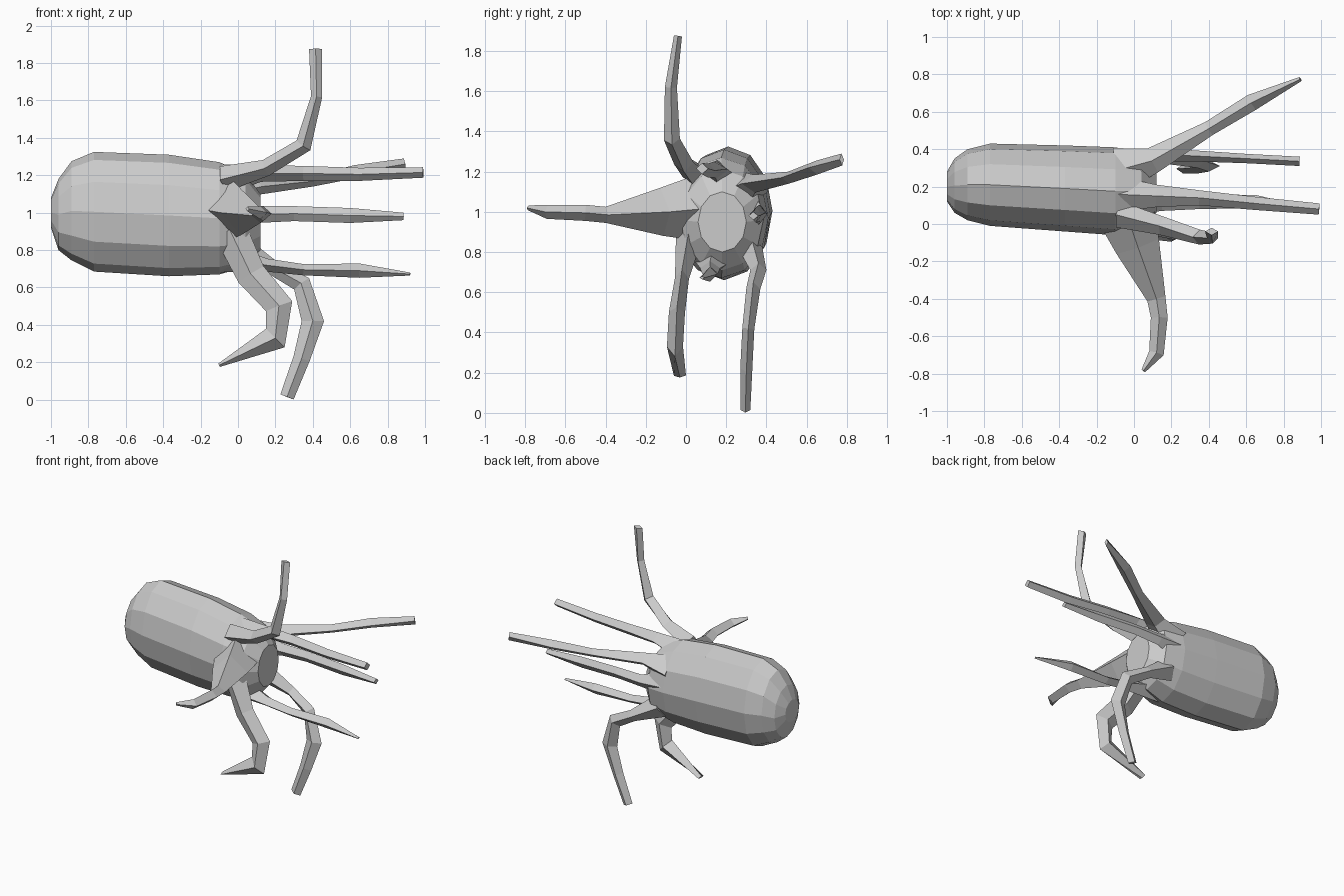
import bpy, math
from mathutils import Vector


def loft(name, rings):
    """Skin a list of equal-length vertex rings and cap both ends."""
    n = len(rings[0])
    verts = [v for r in rings for v in r]
    faces = []
    for i in range(len(rings) - 1):
        for j in range(n):
            k = (j + 1) % n
            faces.append((i * n + j, i * n + k, (i + 1) * n + k, (i + 1) * n + j))
    faces.append(tuple(reversed(range(n))))
    faces.append(tuple(range(len(verts) - n, len(verts))))
    mesh = bpy.data.meshes.new(name)
    mesh.from_pydata(verts, [], faces)
    obj = bpy.data.objects.new(name, mesh)
    bpy.context.collection.objects.link(obj)
    return obj


def tentacle(name, ref, pts):
    """pts: x, y, z, half width across ref, half width along ref."""
    ref = Vector(ref)
    pos = [Vector(p[:3]) for p in pts]
    rings = []
    for i, p in enumerate(pts):
        t = (pos[min(i + 1, len(pos) - 1)] - pos[max(i - 1, 0)]).normalized()
        b = (ref - t * ref.dot(t)).normalized()
        a = b.cross(t)
        rings.append([pos[i] + a * p[3], pos[i] + b * p[4],
                      pos[i] - a * p[3], pos[i] - b * p[4]])
    return loft(name, rings)


# Body: x, centre y, half depth, centre z, half height
profile = [(-1.0, .20, .08, 1.0, .08), (-.96, .205, .145, .99, .19),
           (-.89, .21, .19, 1.01, .265), (-.77, .21, .22, 1.005, .32),
           (-.37, .19, .23, .985, .325), (-.1, .175, .235, .97, .30),
           (.04, .18, .205, .96, .25), (.12, .18, .12, .95, .15)]
SIDES = 12
rings = []
for x, cy, ry, cz, rz in profile:
    rings.append([(x, cy + ry * math.cos(2 * math.pi * j / SIDES),
                   cz + rz * math.sin(2 * math.pi * j / SIDES)) for j in range(SIDES)])
loft("body", rings)

Y, Z = (0, 1, 0), (0, 0, 1)

# Upper tentacles
tentacle("raised_tentacle", Y, [
    (-.08, .05, 1.18, .07, .07), (.15, -.01, 1.24, .045, .05),
    (.35, -.07, 1.36, .045, .04), (.42, -.075, 1.62, .03, .03), (.415, -.04, 1.875, .035, .02)])
tentacle("upper_tentacle", Z, [
    (-.12, .16, 1.17, .10, .09), (.12, .15, 1.21, .06, .045),
    (.35, .14, 1.21, .04, .04), (.65, .11, 1.205, .035, .035), (.99, .08, 1.215, .03, .028)])
tentacle("upper_rear_tentacle", Z, [
    (-.08, .29, 1.10, .12, .10), (.1, .34, 1.14, .07, .045),
    (.4, .51, 1.17, .04, .03), (.63, .65, 1.22, .045, .035), (.89, .775, 1.26, .012, .03)])

# Middle tentacles
tentacle("rear_tentacle", Z, [
    (-.1, .33, 1.0, .07, .10), (.1, .37, .99, .035, .045),
    (.3, .365, .995, .03, .04), (.6, .35, .985, .025, .04), (.885, .335, .98, .025, .02)])
tentacle("front_tentacle", Z, [
    (-.05, .08, 1.02, .16, .17), (.02, -.12, 1.0, .12, .12),
    (.12, -.40, .985, .05, .04), (.135, -.50, .995, .045, .04),
    (.12, -.69, 1.0, .04, .035), (.05, -.785, 1.02, .012, .012)])

# Lower tentacles
tentacle("lower_tentacle", Z, [
    (-.08, .14, .76, .10, .08), (.15, .12, .72, .05, .035),
    (.35, .12, .695, .04, .03), (.65, .12, .69, .035, .038), (.92, .08, .672, .012, .008)])
tentacle("lower_rear_tentacle", Y, [
    (-.02, .32, .82, .08, .06), (.18, .36, .71, .04, .04), (.34, .335, .62, .05, .035),
    (.40, .31, .42, .06, .03), (.34, .30, .22, .045, .03), (.262, .295, .015, .038, .025)])
tentacle("lower_front_tentacle", Y, [
    (-.04, .02, .90, .09, .07), (.07, -.02, .67, .08, .035), (.22, -.045, .50, .075, .04),
    (.20, -.055, .33, .07, .04), (-.1, -.03, .185, .01, .03)])
